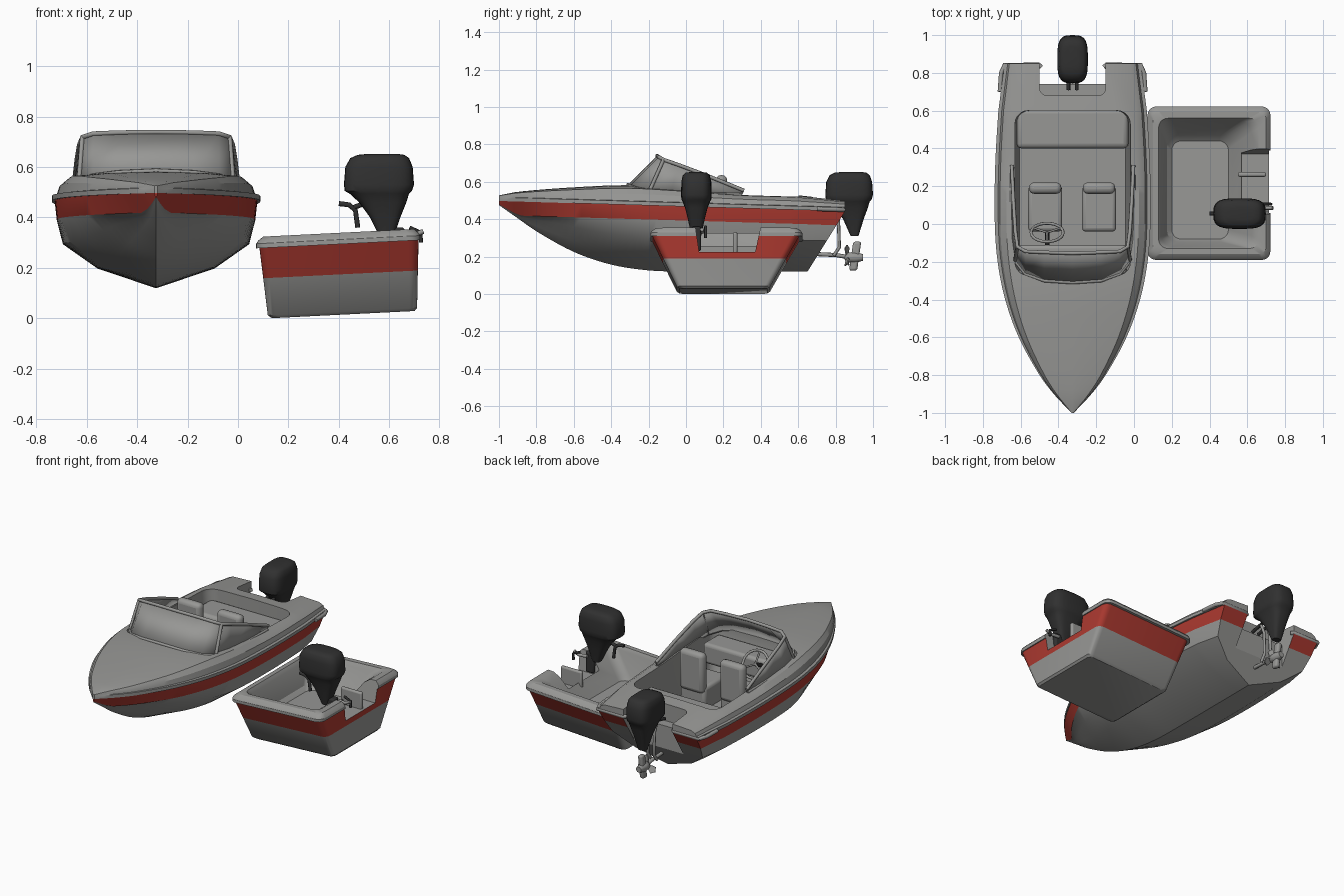
import bpy, bmesh, math
from mathutils import Vector, Matrix

if "Cube" in bpy.data.objects:
    bpy.data.objects.remove(bpy.data.objects["Cube"])

CX = -0.325  # centreline of the large boat


def material(name, col):
    m = bpy.data.materials.new(name)
    m.diffuse_color = (*col, 1)
    m.use_nodes = True
    m.node_tree.nodes["Principled BSDF"].inputs["Base Color"].default_value = m.diffuse_color
    return m


GREY = material("hull grey", (0.31, 0.31, 0.30))
RED = material("stripe red", (0.42, 0.042, 0.03))
DARK = material("motor black", (0.03, 0.03, 0.03))


def smooth(ob, angle=35):
    bpy.ops.object.select_all(action='DESELECT')
    ob.select_set(True)
    bpy.context.view_layer.objects.active = ob
    bpy.ops.object.shade_smooth_by_angle(angle=math.radians(angle))
    return ob


def mesh(name, verts, faces, mats=(GREY,), idx=None):
    me = bpy.data.meshes.new(name)
    me.from_pydata([tuple(v) for v in verts], [], faces)
    for m in mats:
        me.materials.append(m)
    if idx:
        me.polygons.foreach_set("material_index", idx)
    bm = bmesh.new()
    bm.from_mesh(me)
    bmesh.ops.recalc_face_normals(bm, faces=bm.faces)
    bm.to_mesh(me)
    bm.free()
    ob = bpy.data.objects.new(name, me)
    bpy.context.collection.objects.link(ob)
    return ob


def loft(name, rings, mats=(GREY,), red=lambda i, j: False, mirror_caps=False):
    n = len(rings[0])
    verts = [p for r in rings for p in r]
    faces, idx = [], []
    for i in range(len(rings) - 1):
        for j in range(n):
            k = (j + 1) % n
            faces.append((i * n + j, i * n + k, (i + 1) * n + k, (i + 1) * n + j))
            idx.append(int(red(i, j)))
    for base in (0, (len(rings) - 1) * n):
        if mirror_caps:
            for j in range(n // 2):
                f = [base + q % n for q in (j, j + 1, n - j - 1, n - j)]
                faces.append(tuple(dict.fromkeys(f)))
                idx.append(int(red(0, j)))
        else:
            faces.append(tuple(range(base, base + n)))
            idx.append(0)
    return mesh(name, verts, faces, mats, idx)


def rrect(x0, x1, y0, y1, z, r, seg=5):
    pts = []
    for q, (cx, cy) in enumerate(((x1 - r, y1 - r), (x0 + r, y1 - r), (x0 + r, y0 + r), (x1 - r, y0 + r))):
        for s in range(seg + 1):
            a = math.pi / 2 * (q + s / seg)
            pts.append(Vector((cx + r * math.cos(a), cy + r * math.sin(a), z)))
    return pts


def box(name, x0, x1, y0, y1, z0, z1, bevel=0.0, mat=GREY, lean=0.0):
    r = [[(x0, y0 + d, z), (x1, y0 + d, z), (x1, y1 + d, z), (x0, y1 + d, z)] for z, d in ((z0, 0), (z1, lean))]
    ob = loft(name, r, (mat,))
    if bevel:
        b = ob.modifiers.new("bevel", 'BEVEL')
        b.width, b.segments = bevel, 3
        smooth(ob)
    return ob


def tube(name, pts, r, mat=GREY):
    cu = bpy.data.curves.new(name, 'CURVE')
    cu.dimensions, cu.bevel_depth, cu.bevel_resolution, cu.use_fill_caps = '3D', r, 2, True
    sp = cu.splines.new('POLY')
    sp.points.add(len(pts) - 1)
    for p, c in zip(sp.points, pts):
        p.co = (*c, 1)
    cu.materials.append(mat)
    ob = bpy.data.objects.new(name, cu)
    bpy.context.collection.objects.link(ob)
    bpy.ops.object.select_all(action='DESELECT')
    ob.select_set(True)
    bpy.context.view_layer.objects.active = ob
    bpy.ops.object.convert(target='MESH')
    return smooth(bpy.context.view_layer.objects.active, 60)


def cut(ob, cutter):
    m = ob.modifiers.new("cut", 'BOOLEAN')
    m.operation, m.solver, m.object = 'DIFFERENCE', 'EXACT', cutter
    bpy.context.view_layer.objects.active = ob
    bpy.ops.object.modifier_apply(modifier=m.name)
    bpy.data.objects.remove(cutter)


def curve(tab):
    """Smooth interpolation through (y, value) pairs."""
    def slope(i):
        a, b = max(i - 1, 0), min(i + 1, len(tab) - 1)
        return (tab[b][1] - tab[a][1]) / (tab[b][0] - tab[a][0])

    def f(y):
        i = max(k for k in range(len(tab) - 1) if tab[k][0] <= y + 1e-9)
        (a, p), (b, q) = tab[i], tab[i + 1]
        d, t = b - a, (y - a) / (b - a)
        return (p * (2*t**3 - 3*t*t + 1) + q * (3*t*t - 2*t**3)
                + d * slope(i) * (t**3 - 2*t*t + t) + d * slope(i + 1) * (t**3 - t*t))
    return f


# large hull: lofted stations with keel, chine, stripe, rail and crowned deck
half_w = curve([(-1, .006), (-.9, .10), (-.8, .175), (-.6, .285), (-.4, .357), (-.2, .397), (0, .412),
                (.3, .41), (.6, .393), (.81, .375), (.85, .36)])
keel = curve([(-1, .475), (-.9, .405), (-.8, .335), (-.6, .225), (-.4, .157), (-.2, .126), (0, .12), (.85, .12)])
crown = curve([(-1, .03), (-.9, .052), (-.6, .085), (-.3, .105), (0, .095), (.3, .08), (.6, .078), (.85, .058)])
chine = curve([(-1, .15), (-.9, .27), (-.8, .45), (-.6, .66), (-.2, .85), (0, .89), (.85, .89)])
band = curve([(-1, .3), (-.9, .45), (-.8, .74), (-.6, .89), (-.4, .935), (-.2, .95), (.85, .95)])
rings = []
ys = [-1 + 1.6 * i / 40 for i in range(41)] + [.85]
for y in ys:
    w, zk, h, c = half_w(y), keel(y), crown(y), chine(y)
    zs = .497 - .055 * (y + 1) / 1.85
    d, g = zs - zk, h - .022
    zr = max(zs - .075, zk + .2 * d)  # lower edge of the red stripe
    zc = min(zk + .51 * d, zk + .75 * (zr - zk))
    prof = [(0, zk), (.63 * c, zk + .45 * (zc - zk)), (c, zc), (band(y), zr), (.972, zs),
            (1, zs), (1, zs + .02), (.955, zs + .022), (.93, zs + .022 + .45 * g), (.85, zs + .022 + .8 * g),
            (.5, zs + .022 + .95 * g), (0, zs + h)]
    prof += [(-a, z) for a, z in prof[-2:0:-1]]
    stern = y > .8  # raked transom
    rings.append([(CX + a * w, min(.85, .65 + .2 * (z - .12) / .32) if stern else y, z) for a, z in prof])
hull = loft("large_hull", rings, (GREY, RED), lambda i, j: j in (3, 18), True)

# cockpit opening and motor notch
cut(hull, loft("cockpit_cutter", [rrect(CX - .28, CX + .28, -.2, .60, .28, .07),
                                  rrect(CX - .305, CX + .305, -.27, .60, .50, .07),
                                  rrect(CX - .31, CX + .31, -.28, .605, .9, .07)]))
cut(hull, box("notch_cutter", CX - .175, CX + .175, .74, 1.1, .05, .9))
cut(hull, loft("shelf_cutter", [rrect(CX - .175, CX + .175, .68, 1.1, z, .04) for z in (.41, .9)]))
smooth(hull, 30)

# rounded lip around each stern arm
for s in (-1, 1):
    tube("stern_lip", [(CX + s * x, y, z) for x, y, z in ((.385, .70, .455), (.378, .80, .452), (.36, .843, .45),
                                                          (.18, .843, .45), (.165, .83, .45))], .012)

# cockpit furniture
box("rear_bench", CX - .295, CX + .295, .40, .61, .27, .45, .025)
box("dashboard", CX - .285, CX + .285, -.27, -.11, .40, .53, .02)
for side, x in (("left", -.47), ("right", -.185)):
    box(side + "_seat_base", x - .09, x + .09, -.04, .20, .27, .42, .02)
    box(side + "_seat_back", x - .085, x + .085, .16, .22, .38, .635, .025)

# steering wheel
wc, tilt = Vector((-.46, -.045, .53)), Matrix.Rotation(math.radians(-55), 3, 'X')
rim = [wc + tilt @ Vector((.085 * math.cos(a * math.pi / 12), .085 * math.sin(a * math.pi / 12), 0)) for a in range(25)]
tube("steering_rim", rim, .008)
for k in (2, 10, 18):
    tube("steering_spoke", [wc, rim[k]], .006)
tube("steering_column", [wc, wc + Vector((0, -.1, -.05))], .012, DARK)

# wraparound windshield with frame
low = [(0, -.31, .585), (.15, -.30, .578), (.25, -.265, .565), (.305, -.195, .55), (.322, -.08, .54), (.325, .1, .535),
       (.322, .3, .53)]
top = [(0, -.155, .738), (.15, -.15, .736), (.25, -.145, .732), (.292, -.12, .718), (.303, -.04, .69), (.313, .12, .63),
       (.322, .31, .553)]


def around(p):
    return [(CX - x, y, z) for x, y, z in p[:0:-1]] + [(CX + x, y, z) for x, y, z in p]


lo, hi = around(low), around(top)
n = len(lo)
glass = mesh("windshield", lo + hi, [(i, i + 1, n + i + 1, n + i) for i in range(n - 1)])
glass.modifiers.new("thickness", 'SOLIDIFY').thickness = .008
smooth(glass, 40)
tube("windshield_top_frame", hi, .010)
tube("windshield_base_frame", lo, .009)
for i in (3, n - 4):
    tube("windshield_post", [lo[i], hi[i]], .010)


# outboard motor cowl, built around the large boat's stern then placed
def motor(name, place):
    levels = [(.652, .83, .94, .03), (.648, .795, .965, .058), (.635, .768, .982, .072), (.60, .75, .995, .08),
              (.53, .745, 1.0, .081), (.505, .748, .992, .08), (.495, .765, .982, .074), (.46, .80, .972, .06),
              (.40, .84, .95, .045), (.31, .88, .922, .026)]
    rings = []
    for z, a, b, w in levels:
        ring = []
        for k in range(28):
            t = 2 * math.pi * k / 28
            c, s = math.cos(t), math.sin(t)
            ring.append(place @ Vector((w * math.copysign(abs(c) ** .6, c),
                                        (a + b) / 2 + (b - a) / 2 * math.copysign(abs(s) ** .6, s), z)))
        rings.append(ring)
    smooth(loft(name + "_cowl", rings, (DARK,)), 40)


motor("large_motor", Matrix.Translation((CX, 0, 0)))
motor("small_motor", Matrix.Translation((.42 - .745 * 1.09, .055, 0)) @ Matrix.Rotation(-math.pi / 2, 4, 'Z')
      @ Matrix.Diagonal((1.0, 1.09, 1, 1)))

# large motor brackets, lower leg and propeller
for s in (-.022, .022):
    tube("motor_clamp", [(CX + s, .71, .44), (CX + s, .80, .46)], .01, DARK)
    tube("motor_bracket", [(CX + s, .79, .45), (CX + s, .815, .39), (CX + s, .82, .25), (CX + s, .79, .205)], .009)
tube("steering_rod", [(CX, .66, .215), (CX, .80, .208), (CX, .88, .195)], .011)
box("motor_leg", CX - .016, CX + .016, .872, .915, .125, .28, .012, GREY, .022)
smooth(loft("gear_case", [[(CX + r * math.cos(a * math.pi / 6), y, .195 + r * math.sin(a * math.pi / 6))
                           for a in range(12)] for y, r in ((.845, .008), (.865, .025), (.90, .03), (.945, .018))]))
for k in range(3):
    a = math.radians(90 + 120 * k)
    c, s = math.cos(a), math.sin(a)
    mesh("propeller_blade", [(CX + r * c - t * s, .858 + t * .5, .195 + r * s + t * c)
                             for r, t in ((.01, -.01), (.05, -.022), (.068, 0), (.05, .022), (.01, .01))],
         [(0, 1, 2, 3, 4)]).modifiers.new("thickness", 'SOLIDIFY').thickness = .006

# small square dinghy, slightly tilted, with open well
levels = [(.0, .135, .70, -.035, .435, .03), (.012, .118, .71, -.05, .45, .03), (.16, .10, .713, -.122, .535, .035),
          (.28, .085, .716, -.18, .605, .04), (.28, .072, .722, -.19, .622, .045), (.298, .072, .722, -.19, .622, .045),
          (.31, .08, .715, -.182, .614, .04), (.325, .10, .70, -.16, .592, .04), (.325, .13, .66, -.13, .56, .05),
          (.30, .145, .62, -.12, .545, .06), (.17, .175, .52, -.095, .47, .06), (.145, .20, .50, -.08, .44, .05)]
rings = [rrect(x0, x1, y0, y1, z, r) for z, x0, x1, y0, y1, r in levels]
for r in rings:
    for p in r:
        p.z += .05 * (p.x - .12)
dinghy = loft("dinghy_hull", rings, (GREY, RED), lambda i, j: i == 2)
cut(dinghy, loft("transom_cutter", [[(x, .07, .225), (x, .37, .225), (x, .43, .5), (x, .03, .5)] for x in (.57, .9)]))
smooth(dinghy, 30)
box("dinghy_step", .55, .70, .25, .275, .20, .33, .01)

# small motor tiller, clamp and side fittings
tube("tiller_handle", [(.40, .055, .455), (.44, .055, .45), (.465, .055, .43), (.475, .055, .36)], .010, DARK)
tube("tiller_arm", [(.46, .055, .44), (.54, .055, .47)], .010, DARK)
box("motor_mount", .60, .66, .03, .08, .23, .36, .01, DARK)
tube("transom_clamp", [(.64, .085, .335), (.70, .085, .33), (.735, .085, .345)], .010)
tube("clamp_screw", [(.68, .105, .36), (.725, .105, .34), (.725, .105, .30)], .008, DARK)
